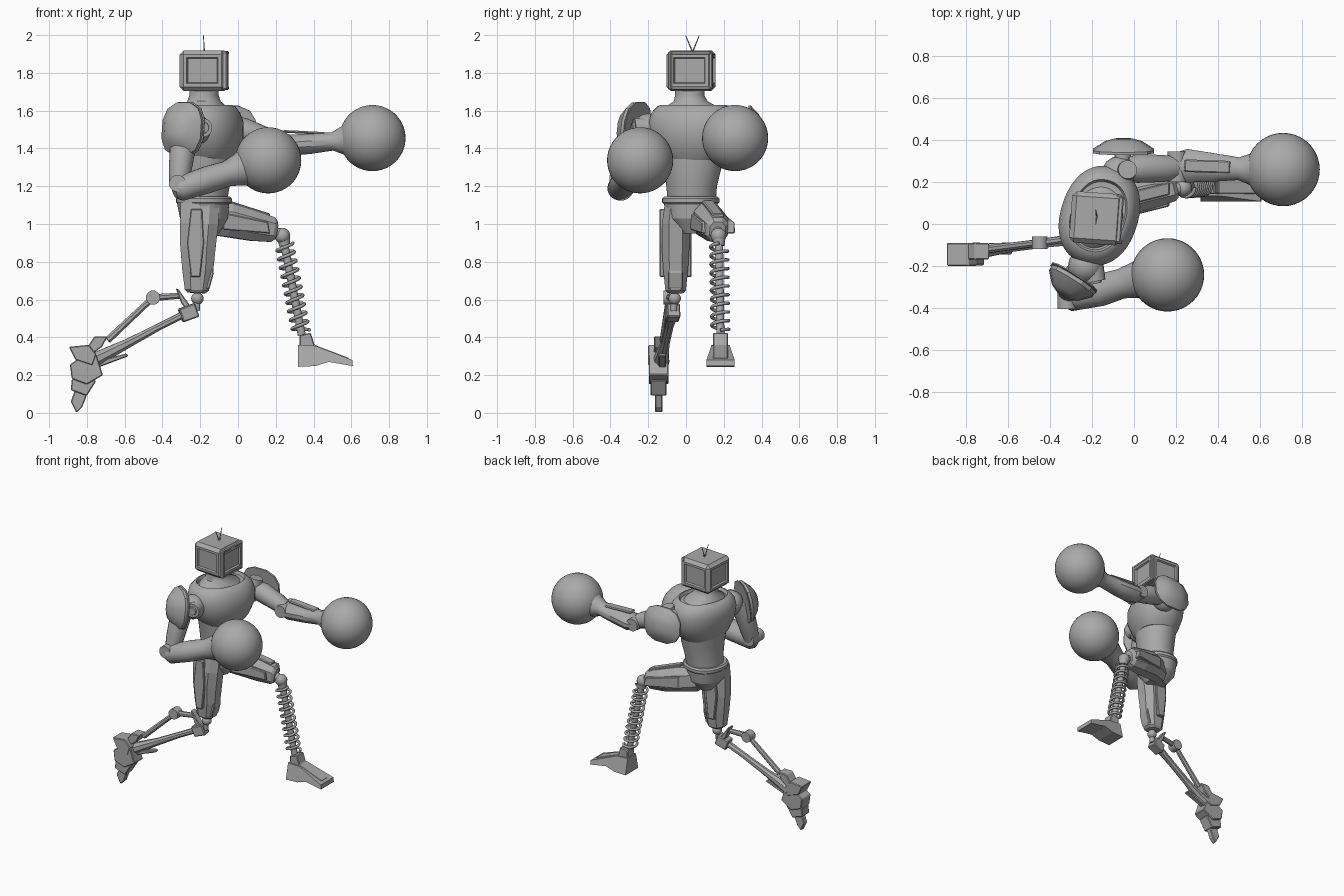
import bpy, bmesh, math
from math import sin, cos, pi, radians
from mathutils import Vector as V, Matrix

if "Cube" in bpy.data.objects:
    bpy.data.objects.remove(bpy.data.objects["Cube"])

grey = bpy.data.materials.new("plain grey")
grey.use_nodes = True
grey.diffuse_color = (0.4, 0.4, 0.4, 1)
grey.node_tree.nodes["Principled BSDF"].inputs["Base Color"].default_value = (0.4, 0.4, 0.4, 1)


def finish(name, bm, smooth=40, bevel=0):
    bmesh.ops.recalc_face_normals(bm, faces=bm.faces)
    me = bpy.data.meshes.new(name)
    bm.to_mesh(me)
    bm.free()
    me.materials.append(grey)
    ob = bpy.data.objects.new(name, me)
    bpy.context.collection.objects.link(ob)
    for p in me.polygons:
        p.use_smooth = smooth > 0
    me.set_sharp_from_angle(angle=radians(smooth))
    if bevel:
        m = ob.modifiers.new("bevel", "BEVEL")
        m.width, m.segments = bevel, 1
    return ob


def loft(name, stations, sides=20, up=(0, 0, 1), power=1.0, smooth=40, axis=None, caps=True):
    """Skin rings of (centre, half width, half height) along a path."""
    bm = bmesh.new()
    d = V(axis) if axis else (V(stations[-1][0]) - V(stations[0][0]))
    d.normalize()
    u = V(up).cross(d).normalized()
    w = d.cross(u)
    rings = []
    for c, a, b in stations:
        ring = []
        for i in range(sides):
            t = 2 * pi * (i + 0.5) / sides
            x, y = cos(t), sin(t)
            x = math.copysign(abs(x) ** power, x)
            y = math.copysign(abs(y) ** power, y)
            ring.append(bm.verts.new(V(c) + u * a * x + w * b * y))
        rings.append(ring)
    for r, s in zip(rings, rings[1:]):
        for i in range(sides):
            j = (i + 1) % sides
            bm.faces.new((r[i], r[j], s[j], s[i]))
    if caps:
        bm.faces.new(rings[0])
        bm.faces.new(rings[-1])
    return finish(name, bm, smooth)


def rod(name, a, b, r, r2=None, sides=12):
    return loft(name, [(a, r, r), (b, r2 or r, r2 or r)], sides, up=(0, 1, 0.01))


def ball(name, c, r, seg=16, scale=(1, 1, 1)):
    bm = bmesh.new()
    bmesh.ops.create_uvsphere(bm, u_segments=seg, v_segments=seg // 2 + 2, radius=r,
                              matrix=Matrix.Translation(c) @ Matrix.Diagonal((*scale, 1)))
    return finish(name, bm)


def box(name, c, size, turn=(0, 0, 0), bevel=0.006):
    bm = bmesh.new()
    bmesh.ops.create_cube(bm, size=1, matrix=Matrix.Diagonal((*size, 1)))
    ob = finish(name, bm, 0, bevel)
    ob.location = c
    ob.rotation_euler = [radians(t) for t in turn]
    return ob


def plate(name, outline, y, half, slope=0.0, bevel=0.005):
    """Extrude an xz outline along y; slope shifts y with x."""
    bm = bmesh.new()
    sides = [[bm.verts.new((x, y + s * half + slope * (x - outline[0][0]), z))
              for x, z in outline] for s in (-1, 1)]
    bm.faces.new(sides[0])
    bm.faces.new(sides[1])
    for i in range(len(outline)):
        j = (i + 1) % len(outline)
        bm.faces.new((sides[0][i], sides[0][j], sides[1][j], sides[1][i]))
    return finish(name, bm, 0, bevel)


def tube(name, points, r):
    cu = bpy.data.curves.new(name, "CURVE")
    cu.dimensions = "3D"
    cu.bevel_depth, cu.bevel_resolution, cu.use_fill_caps = r, 2, True
    sp = cu.splines.new("POLY")
    sp.points.add(len(points) - 1)
    for p, q in zip(sp.points, points):
        p.co = (*q, 1)
    cu.materials.append(grey)
    ob = bpy.data.objects.new(name, cu)
    bpy.context.collection.objects.link(ob)


def pad(name, c, normal, w, h, depth):
    """Domed shoulder shell facing along its normal."""
    c, n = V(c), V(normal).normalized()
    steps = [(0, 1), (0.2, 1), (0.35, 0.9), (0.8, 0.6), (1, 0.3)]
    loft(name, [(c + n * depth * t, w * k, h * k) for t, k in steps], 12, power=0.8, smooth=30)


# Head: box set with recessed panels on its sides, and a framed screen
bm = bmesh.new()
bmesh.ops.create_cube(bm, size=1, matrix=Matrix.Diagonal((0.245, 0.245, 0.215, 1)))
bmesh.ops.bevel(bm, geom=bm.edges[:], offset=0.022, segments=1, affect="EDGES")
sides = [f for f in bm.faces if f.calc_area() > 0.02 and abs(f.normal.z) < 0.1]
for f in sides:
    bmesh.ops.inset_individual(bm, faces=[f], thickness=0.024)
    bmesh.ops.inset_individual(bm, faces=[f], thickness=0.008, depth=-0.012)
head = finish("head", bm, 0)
head.location = (-0.18, 0.027, 1.812)
head.rotation_euler.z = radians(-4)
for z in (1.72, 1.905):
    box("screen_rim", (-0.07, 0.02, z), (0.028, 0.22, 0.022), (0, 0, -4))
for y in (-0.085, 0.13):
    box("screen_side", (-0.07, y, 1.812), (0.028, 0.022, 0.2), (0, 0, -4))
for y in (-0.002, 0.07):
    rod("antenna", (-0.178, 0.035, 1.91), (-0.183, y, 1.998), 0.004, 0.002, 6)

# Torso: lofted upright, turned a little towards the bent arm
LEAN = (sin(radians(18)), cos(radians(18)), 0)
def body(name, rows, smooth=40, power=0.9):
    loft(name, [((x, y, z), b, a) for x, y, z, a, b in rows], 40, up=V(LEAN).cross((0, 0, 1)),
         power=power, smooth=smooth, axis=(0, 0, 1))

body("chest", [(-.16, .04, 1.34, .13, .15), (-.16, .04, 1.38, .155, .19), (-.16, .04, 1.46, .18, .23),
               (-.165, .04, 1.54, .185, .24), (-.17, .04, 1.59, .17, .225), (-.17, .04, 1.625, .145, .19),
               (-.17, .04, 1.63, .13, .175), (-.17, .04, 1.61, .122, .165)])
body("neck", [(-.17, .035, 1.58, .13, .17), (-.175, .03, 1.62, .115, .14), (-.18, .025, 1.65, .088, .09),
              (-.18, .02, 1.68, .078, .078), (-.18, .02, 1.72, .078, .078)], power=1)
body("abdomen", [(-.17, .035, 1.38, .14, .165), (-.165, .035, 1.3, .135, .155),
                 (-.17, .03, 1.2, .125, .135), (-.18, .03, 1.11, .12, .128)], power=1)
body("belt", [(-.18, .025, 1.105, .135, .14), (-.18, .025, 1.115, .145, .15),
              (-.18, .025, 1.135, .145, .15), (-.18, .025, 1.145, .135, .14)], 20)
body("pelvis", [(-.185, .025, 1.11, .135, .142), (-.18, .03, 1.03, .125, .125), (-.17, .035, .95, .07, .05)], 25)

# Bent arm
ball("bent_shoulder", (-.23, -.2, 1.5), .085)
rod("bent_shoulder_hub", (-.2, -.2, 1.51), (-.185, -.275, 1.51), .055, .05, 20)
rod("bent_shoulder_cap", (-.185, -.27, 1.51), (-.182, -.285, 1.51), .032, .028, 20)
loft("bent_upper_arm", [((-.27, -.24, 1.5), .06, .06), ((-.29, -.27, 1.42), .07, .07),
                        ((-.305, -.3, 1.3), .062, .062), ((-.315, -.325, 1.2), .05, .05)], up=(0, 1, 0))
rod("bent_elbow", (-.32, -.275, 1.215), (-.32, -.405, 1.215), .045, sides=16)
loft("bent_forearm", [((-.34, -.355, 1.18), .045, .045), ((-.31, -.35, 1.185), .068, .065),
                      ((-.16, -.315, 1.235), .078, .072), ((-.06, -.285, 1.265), .072, .068),
                      ((0, -.27, 1.285), .085, .085), ((.04, -.265, 1.3), .1, .1)])
ball("bent_glove", (.16, -.243, 1.337), .175, 40)
pad("bent_shoulder_pad", (-.29, -.265, 1.5), (-.5, -.8, .12), .125, .145, .09)
pad("bent_shoulder_rim", (-.285, -.255, 1.5), (-.5, -.8, .12), .13, .15, .03)

# Extended arm
ball("extended_shoulder", (-.07, .24, 1.5), .085)
rod("extended_shoulder_hub", (-.04, .25, 1.53), (-.03, .26, 1.595), .05, .045, 20)
rod("extended_pad_post", (-.06, .25, 1.5), (-.05, .36, 1.5), .04)
pad("extended_shoulder_pad", (-.05, .342, 1.5), (0, 1, .1), .15, .13, .065)
loft("extended_upper_arm", [((-.03, .26, 1.51), .06, .06), ((.02, .265, 1.495), .07, .07),
                            ((.14, .265, 1.455), .066, .06), ((.2, .268, 1.43), .055, .05)], 14, smooth=30)
rod("extended_elbow", (.205, .2, 1.425), (.205, .345, 1.425), .045, sides=16)
loft("extended_forearm", [((.19, .28, 1.415), .06, .045), ((.25, .278, 1.415), .083, .058),
                          ((.38, .27, 1.425), .07, .056), ((.5, .264, 1.437), .056, .05),
                          ((.55, .262, 1.442), .075, .075), ((.59, .262, 1.446), .1, .1)], 12, smooth=30)
box("extended_forearm_plate", (.35, .275, 1.485), (.22, .06, .014), (0, 3, -2))
ball("extended_glove", (.712, .26, 1.455), .175, 40)

# Rear leg: armoured thigh, knee joint, two-rod shin
loft("rear_thigh", [((-.2, -.05, 1.11), .11, .065), ((-.205, -.055, 1.0), .108, .078),
                    ((-.212, -.055, .88), .1, .078), ((-.213, -.055, .76), .088, .07),
                    ((-.218, -.055, .65), .068, .058), ((-.22, -.055, .635), .05, .045)],
     8, up=(0, 1, 0), power=0.8, smooth=0)
plate("rear_thigh_plate", [(-.25, 1.08), (-.19, 1.08), (-.18, .9), (-.2, .72), (-.25, .72), (-.27, .9)], -.055, .085)
plate("rear_knee_guard", [(-.17, .82), (-.14, .8), (-.128, .74), (-.15, .66), (-.19, .645)], -.055, .04)
ball("rear_knee", (-.215, -.06, .605), .033)
rod("rear_knee_post", (-.215, -.06, .64), (-.22, -.065, .54), .018)
box("rear_knee_block", (-.262, -.07, .53), (.09, .07, .075), (0, -20, 7))
plate("rear_knee_hook", [(-.33, .66), (-.315, .655), (-.22, .52), (-.24, .5), (-.3, .58)], -.065, .025)
loft("rear_shin", [((-.27, -.07, .53), .03, .02), ((-.42, -.09, .455), .024, .02), ((-.58, -.11, .37), .024, .026),
                   ((-.7, -.125, .31), .035, .036), ((-.76, -.13, .28), .045, .04)], 8, smooth=0)
plate("rear_shin_fin", [(-.59, .315), (-.58, .3), (-.74, .24), (-.76, .27)], -.125, .02)
link = [(-.31, -.07, .62), (-.45, -.09, .61), (-.69, -.12, .385)]
for a, b in zip(link, link[1:]):
    rod("rear_link", a, b, .017, .02, 8)
rod("rear_link_joint", (-.45, -.12, .61), (-.45, -.06, .61), .038, sides=12)

# Rear foot: stacked plates that narrow towards the toe
plate("rear_foot_ankle", [(-.79, .36), (-.76, .405), (-.69, .405), (-.72, .35), (-.8, .29)], -.13, .04)
plate("rear_foot_heel", [(-.895, .35), (-.79, .36), (-.75, .31), (-.77, .25), (-.86, .28)], -.145, .055)
plate("rear_foot_middle", [(-.89, .255), (-.85, .285), (-.75, .31), (-.715, .2), (-.8, .15), (-.88, .18)], -.145, .052)
plate("rear_foot_ball", [(-.88, .18), (-.8, .19), (-.75, .17), (-.8, .09), (-.885, .12)], -.145, .042)
plate("rear_foot_toe", [(-.885, .06), (-.86, .13), (-.79, .12), (-.825, .03), (-.855, 0)], -.145, .02)

# Front leg: raised thigh, ball knee, coil spring shin
loft("front_thigh", [((-.16, .085, 1.03), .06, .09), ((-.05, .12, 1.02), .085, .095),
                     ((.08, .15, .99), .08, .085), ((.18, .165, .97), .062, .07), ((.2, .167, .965), .045, .05)],
     8, power=0.8, smooth=0)
plate("front_thigh_plate", [(-.08, 1.06), (.16, 1.01), (.17, .95), (-.08, .97)], .11, .088, .25)
plate("front_thigh_ridge", [(-.05, 1.125), (.17, 1.055), (.17, 1.0), (-.06, 1.04)], .115, .03, .25)
rod("front_knee_post", (.16, .163, .97), (.225, .17, .945), .03)
ball("front_knee", (.235, .172, .938), .042)
top, low = V((.242, .175, .91)), V((.338, .182, .41))
rod("spring_core", top, low, .022)
rod("spring_seat", top + V((0, 0, .01)), top.lerp(low, .05), .034, .03)
axis = (low - top).normalized()
u = axis.cross(V((0, 1, 0))).normalized()
w = axis.cross(u)
TURNS, STEP = 10, 16
tube("spring_coil", [top.lerp(low, .04 + .92 * i / (TURNS * STEP))
                     + u * .045 * cos(2 * pi * i / STEP) + w * .045 * sin(2 * pi * i / STEP)
                     for i in range(TURNS * STEP + 1)], .009)

# Front foot: wedge with a narrower raised heel and instep
plate("front_foot_instep", [(.325, .41), (.385, .425), (.405, .36), (.59, .29), (.5, .27), (.33, .26)], .183, .04)
foot = plate("front_foot", [(.318, .36), (.41, .355), (.605, .28), (.608, .248), (.48, .27),
                            (.41, .248), (.318, .244)], .183, .075, bevel=0)
for v in foot.data.vertices:
    if v.co.z > .3:
        v.co.y = .183 + (v.co.y - .183) * .65
